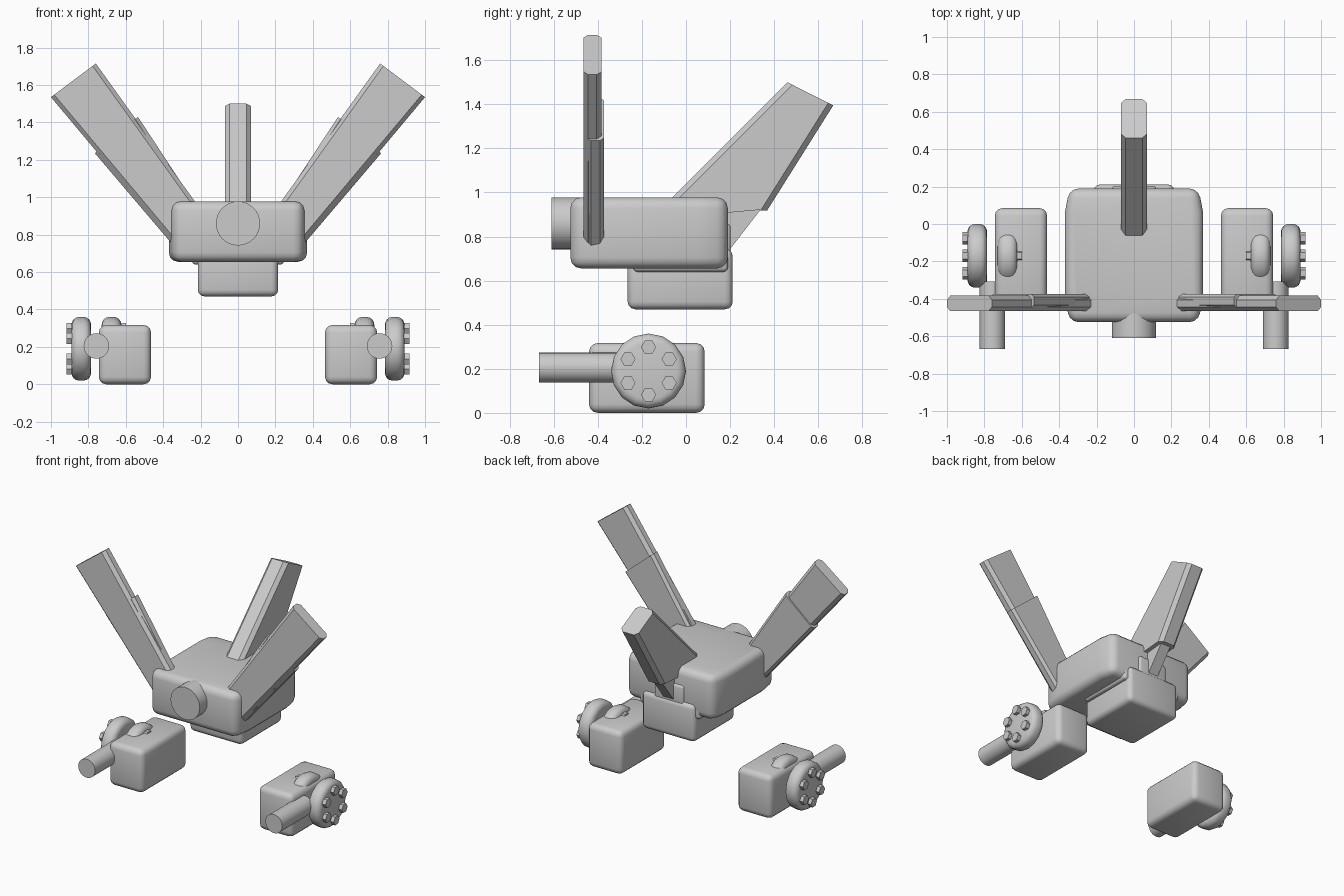
import bpy, bmesh, math
from mathutils import Matrix, Vector

if "Cube" in bpy.data.objects:
    bpy.data.objects.remove(bpy.data.objects["Cube"], do_unlink=True)

grey = bpy.data.materials.new("light_grey")
grey.use_nodes = True
grey.diffuse_color = (0.6, 0.6, 0.6, 1)
grey.node_tree.nodes["Principled BSDF"].inputs["Base Color"].default_value = (0.6, 0.6, 0.6, 1)


def finish(name, bm, smooth=True):
    bmesh.ops.recalc_face_normals(bm, faces=bm.faces[:])
    mesh = bpy.data.meshes.new(name)
    bm.to_mesh(mesh)
    bm.free()
    mesh.materials.append(grey)
    ob = bpy.data.objects.new(name, mesh)
    bpy.context.collection.objects.link(ob)
    if smooth:
        bpy.ops.object.select_all(action='DESELECT')
        ob.select_set(True)
        bpy.context.view_layer.objects.active = ob
        bpy.ops.object.shade_smooth_by_angle(angle=math.radians(35))
    return ob


def prism(points, low, high, axis):
    """Extrude a flat outline along x, y or z."""
    bm = bmesh.new()
    place = {'x': lambda p, d: (d, p[0], p[1]),
             'y': lambda p, d: (p[0], d, p[1]),
             'z': lambda p, d: (p[0], p[1], d)}[axis]
    face = bm.faces.new([bm.verts.new(place(p, low)) for p in points])
    out = bmesh.ops.extrude_face_region(bm, geom=[face])
    shift = Vector(place((0, 0), high - low))
    bmesh.ops.translate(bm, vec=shift,
                        verts=[v for v in out["geom"] if isinstance(v, bmesh.types.BMVert)])
    bmesh.ops.recalc_face_normals(bm, faces=bm.faces[:])
    return bm


def bevel(bm, edges, width, segments):
    bmesh.ops.bevel(bm, geom=edges, offset=width, segments=segments,
                    profile=0.5, affect='EDGES', clamp_overlap=True)


def sharp_edges(bm):
    return [e for e in bm.edges if e.calc_face_angle(0) > 0.6]


def box(name, x, y, z, width):
    outline = [(x[0], y[0]), (x[1], y[0]), (x[1], y[1]), (x[0], y[1])]
    bm = prism(outline, z[0], z[1], 'z')
    bevel(bm, bm.edges[:], width, 3)
    return finish(name, bm)


def blade(name, points, low, high, axis, width):
    """Slab whose long edges are chamfered."""
    bm = prism(points, low, high, axis)
    bevel(bm, [e for e in bm.edges if e.calc_length() > 0.35], width, 1)
    return finish(name, bm, False)


def cylinder(name, centre, radius, depth, axis, sides, round_edge=0):
    bm = bmesh.new()
    bmesh.ops.create_cone(bm, cap_ends=True, segments=sides,
                          radius1=radius, radius2=radius, depth=depth)
    if round_edge:
        bevel(bm, [e for e in bm.edges if e.calc_face_angle(0) > 1.2], round_edge, 4)
    turn = Matrix.Rotation(math.pi / 2, 4, 'Y' if axis == 'x' else 'X')
    bmesh.ops.transform(bm, matrix=Matrix.Translation(centre) @ turn, verts=bm.verts[:])
    return finish(name, bm)


# Main body, slightly narrower at the front and back
half = [(0.345, -0.525), (0.37, -0.38), (0.37, 0.06), (0.345, 0.19)]
hull = prism(half + [(-x, y) for x, y in reversed(half)], 0.655, 0.978, 'z')
bevel(hull, sharp_edges(hull), 0.05, 3)
finish("body", hull)
cylinder("nose_barrel", (0, -0.54, 0.86), 0.118, 0.14, 'y', 32)

# Underside pod and its mounts
box("lower_pod", (-0.215, 0.215), (-0.265, 0.212), (0.47, 0.745), 0.035)
box("pod_collar", (-0.245, 0.245), (-0.24, 0.19), (0.64, 0.75), 0.02)
box("rear_mount", (-0.12, 0.12), (0.0, 0.203), (0.68, 0.86), 0.02)

# Rear fin with its narrower root
blade("rear_fin", [(0.46, 1.5), (0.668, 1.395), (0.368, 0.918), (0.32, 0.92),
                   (0.1, 0.9), (-0.1, 0.94)], -0.07, 0.07, 'x', 0.025)
blade("rear_fin_root", [(0.36, 0.95), (0.19, 0.73), (0.08, 0.75), (0.1, 0.97)],
      -0.04, 0.04, 'x', 0.01)

for side, s in (("left", 1), ("right", -1)):
    # Upswept front fin with a wider sleeve behind its lower part
    blade(side + "_fin", [(s * x, z) for x, z in
          [(1.0, 1.535), (0.76, 1.715), (0.2, 0.935), (0.33, 0.735)]],
          -0.466, -0.383, 'y', 0.022)
    blade(side + "_fin_sleeve", [(s * x, z) for x, z in
          [(0.765, 1.235), (0.535, 1.43), (0.2, 0.92), (0.34, 0.735)]],
          -0.45, -0.373, 'y', 0.018)

    # Floating gun pod and barrel
    box(side + "_gun_pod", sorted((s * 0.465, s * 0.744)), (-0.44, 0.085), (0, 0.317), 0.04)
    cylinder(side + "_gun_barrel", (s * 0.757, -0.487, 0.205), 0.068, 0.36, 'y', 32)

    # Pair of drums facing away from each other, each with six hex bolts
    for place, d in (("outer", 1), ("inner", -1)):
        cx = 0.757 + d * 0.081
        drum = f"{side}_{place}_drum"
        cylinder(drum, (s * cx, -0.17, 0.19), 0.17, 0.105, 'x', 16, 0.04)
        for i in range(6):
            a = math.radians(30 + 60 * i)
            cylinder(f"{drum}_bolt_{i + 1}",
                     (s * (cx + d * 0.053), -0.17 + 0.108 * math.cos(a), 0.19 + 0.108 * math.sin(a)),
                     0.034, 0.05, 'x', 6)
